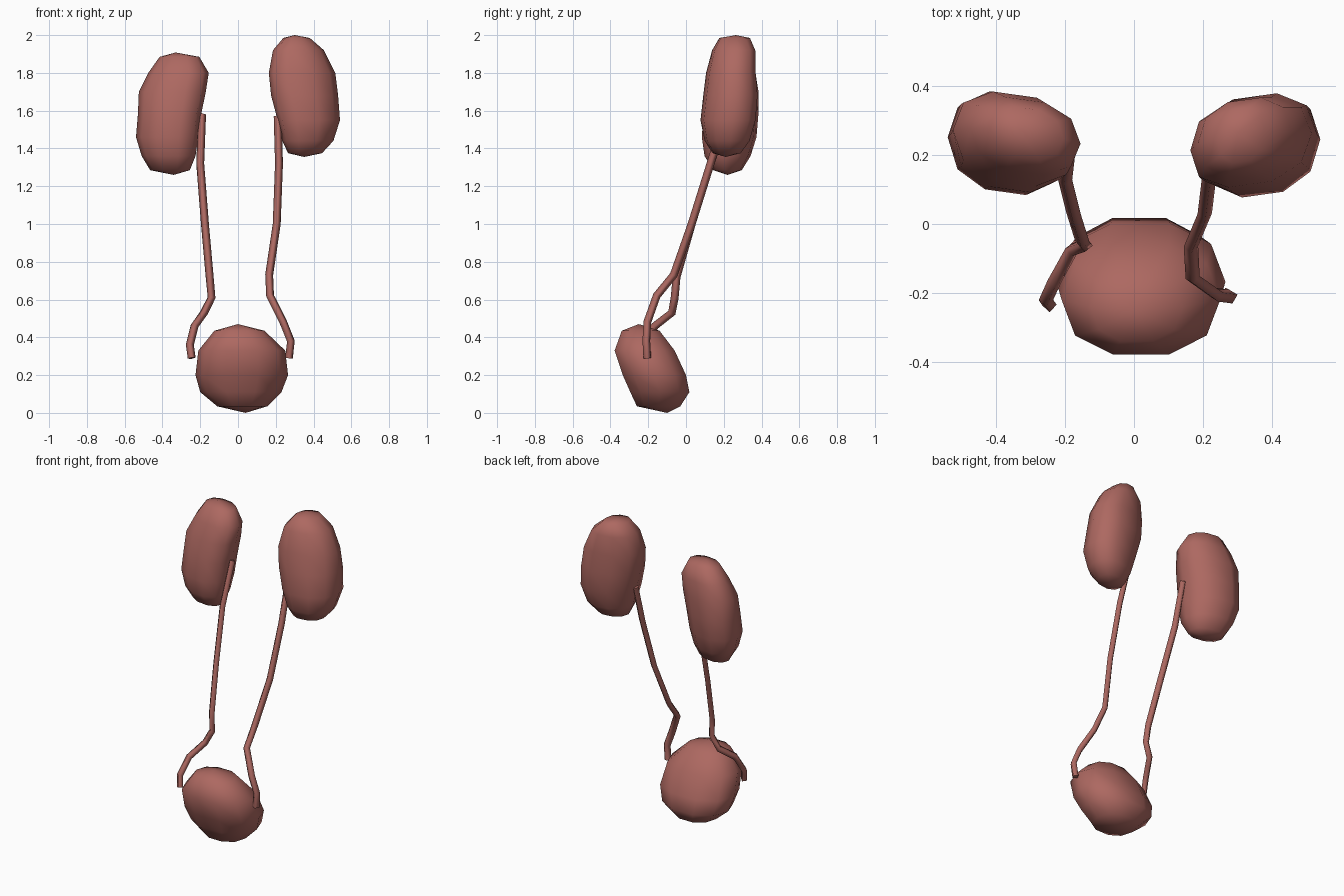
import bpy, bmesh, math

if "Cube" in bpy.data.objects:
    bpy.data.objects.remove(bpy.data.objects["Cube"])

mat = bpy.data.materials.new("tissue")
mat.diffuse_color = (0.42, 0.14, 0.12, 1)
mat.use_nodes = True
mat.node_tree.nodes["Principled BSDF"].inputs["Base Color"].default_value = mat.diffuse_color


def organ(name, rings, top, bottom, skew=0.0, sides=10, dent=0.0, dent_side=1):
    """Loft of oval rings (z, x0, x1, y0, y1), closed by a point at each end."""
    bm = bmesh.new()
    loops = []
    for i, (z, x0, x1, y0, y1) in enumerate(rings):
        loop = []
        for k in range(sides):
            a = 2 * math.pi * k / sides
            c, s = math.cos(a), math.sin(a)
            c = math.copysign(abs(c) ** 0.88, c)
            s = math.copysign(min(1, abs(s) * 1.05) ** 0.88, s)
            if i in (2, 3, 4) and c * dent_side > 0.95:
                c -= dent * dent_side
            dx, dy = c * (x1 - x0) / 2, s * (y1 - y0) / 2
            loop.append(bm.verts.new(((x0 + x1) / 2 + dx, (y0 + y1) / 2 + dy + skew * dx, z)))
        loops.append(loop)
    t, b = bm.verts.new(top), bm.verts.new(bottom)
    for k in range(sides):
        n = (k + 1) % sides
        for u, l in zip(loops, loops[1:]):
            bm.faces.new((u[k], l[k], l[n], u[n]))
        bm.faces.new((t, loops[0][k], loops[0][n]))
        bm.faces.new((b, loops[-1][n], loops[-1][k]))
    bmesh.ops.recalc_face_normals(bm, faces=bm.faces)
    for f in bm.faces:
        f.smooth = True
    me = bpy.data.meshes.new(name)
    bm.to_mesh(me)
    bm.free()
    me.materials.append(mat)
    ob = bpy.data.objects.new(name, me)
    bpy.context.collection.objects.link(ob)


def tube(name, pts, radius=0.021):
    """Four-sided tube along a path."""
    cu = bpy.data.curves.new(name, 'CURVE')
    cu.dimensions = '3D'
    cu.bevel_depth = radius
    cu.bevel_resolution = 0
    cu.use_fill_caps = True
    sp = cu.splines.new('POLY')
    sp.points.add(len(pts) - 1)
    for p, co in zip(sp.points, pts):
        p.co = (*co, 1)
    cu.materials.append(mat)
    ob = bpy.data.objects.new(name, cu)
    bpy.context.collection.objects.link(ob)
    bpy.ops.object.select_all(action='DESELECT')
    ob.select_set(True)
    bpy.context.view_layer.objects.active = ob
    bpy.ops.object.convert(target='MESH')


# Kidneys
organ("right_kidney", [
    (1.985, 0.24, 0.38, 0.18, 0.335),
    (1.92, 0.185, 0.455, 0.145, 0.36),
    (1.80, 0.158, 0.515, 0.115, 0.36),
    (1.68, 0.17, 0.53, 0.10, 0.37),
    (1.55, 0.205, 0.54, 0.085, 0.36),
    (1.44, 0.235, 0.505, 0.105, 0.33),
    (1.375, 0.265, 0.445, 0.145, 0.285),
], (0.30, 0.265, 2.0), (0.35, 0.21, 1.355), skew=0.14, dent=0.03, dent_side=-1)

organ("left_kidney", [
    (1.885, -0.415, -0.205, 0.19, 0.335),
    (1.80, -0.475, -0.155, 0.15, 0.36),
    (1.70, -0.525, -0.165, 0.12, 0.375),
    (1.58, -0.53, -0.19, 0.10, 0.375),
    (1.46, -0.54, -0.205, 0.092, 0.365),
    (1.36, -0.51, -0.225, 0.105, 0.335),
    (1.285, -0.465, -0.255, 0.15, 0.29),
], (-0.33, 0.265, 1.908), (-0.34, 0.22, 1.26), skew=-0.14, dent=0.03)

# Bladder
organ("bladder", [
    (0.435, -0.125, 0.14, -0.34, -0.14),
    (0.33, -0.21, 0.25, -0.378, -0.06),
    (0.20, -0.225, 0.265, -0.335, 0.0),
    (0.11, -0.20, 0.23, -0.295, 0.018),
    (0.035, -0.11, 0.155, -0.26, -0.03),
], (0.0, -0.25, 0.47), (0.04, -0.10, 0.0))

# Ureters
tube("right_ureter", [
    (0.21, 0.21, 1.57), (0.217, 0.13, 1.32), (0.205, 0.03, 1.0), (0.165, -0.065, 0.73),
    (0.17, -0.155, 0.62), (0.24, -0.205, 0.48), (0.28, -0.21, 0.38), (0.27, -0.205, 0.29)])
tube("left_ureter", [
    (-0.19, 0.215, 1.58), (-0.20, 0.13, 1.32), (-0.175, 0.03, 1.0), (-0.15, -0.05, 0.72),
    (-0.14, -0.06, 0.61), (-0.18, -0.075, 0.53), (-0.23, -0.165, 0.46),
    (-0.255, -0.22, 0.36), (-0.245, -0.235, 0.29)])
